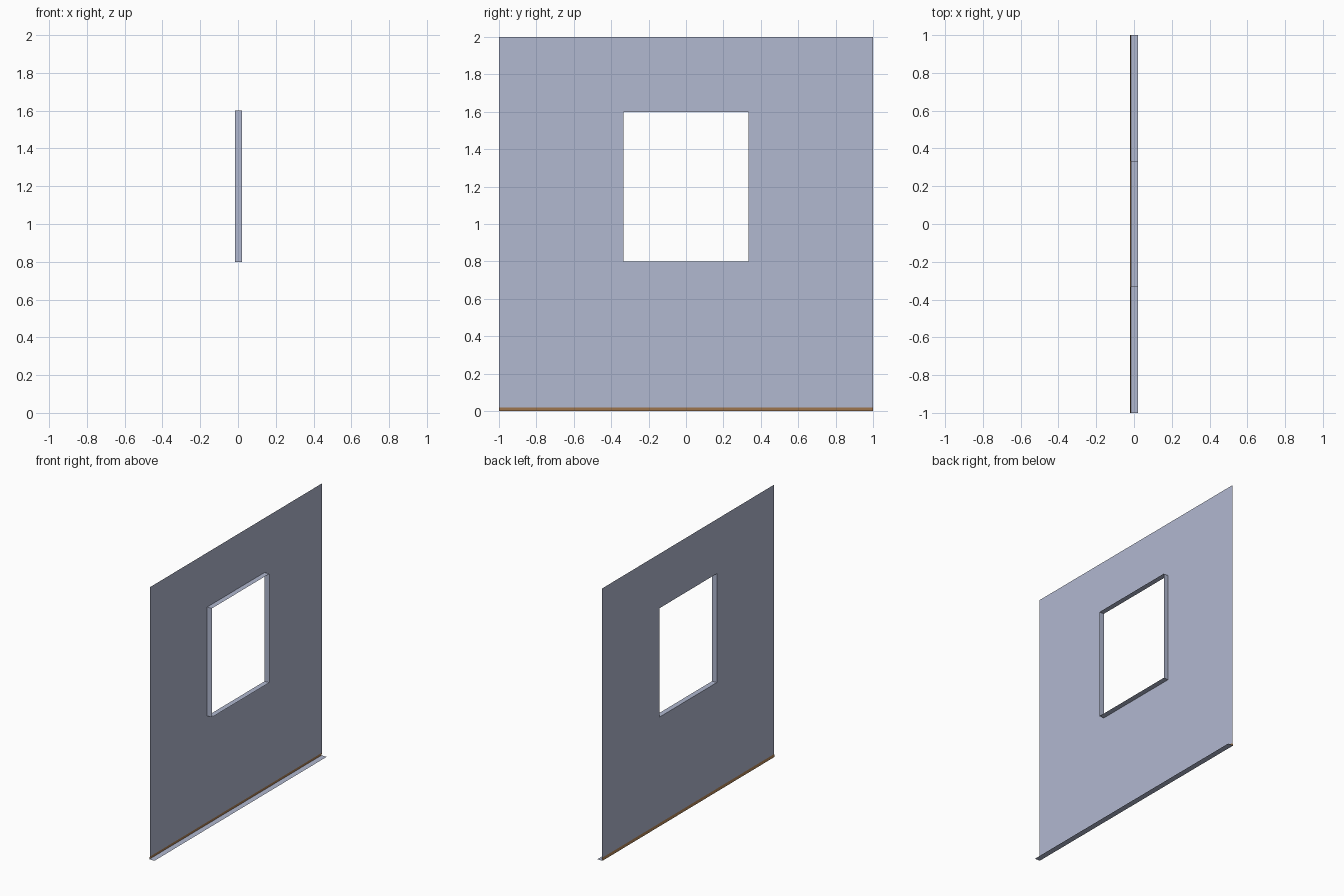
import bpy
import bmesh

cube = bpy.data.objects.get("Cube")
if cube:
    bpy.data.objects.remove(cube, do_unlink=True)


def make_material(name, colour):
    mat = bpy.data.materials.new(name)
    mat.use_nodes = True
    mat.diffuse_color = (*colour, 1)
    mat.node_tree.nodes["Principled BSDF"].inputs["Base Color"].default_value = (*colour, 1)
    return mat


blue = make_material("pale blue grey", (0.44, 0.48, 0.63))
brown = make_material("warm brown", (0.42, 0.22, 0.09))


def make_sheet(name, quads, mat):
    """Build thin sheet metal from a list of four-cornered panels."""
    bm = bmesh.new()
    for quad in quads:
        bm.faces.new([bm.verts.new(p) for p in quad])
    bmesh.ops.remove_doubles(bm, verts=bm.verts, dist=0.0001)
    mesh = bpy.data.meshes.new(name)
    bm.to_mesh(mesh)
    bm.free()
    mesh.materials.append(mat)
    obj = bpy.data.objects.new(name, mesh)
    bpy.context.collection.objects.link(obj)
    return obj


def strip(a, b):
    """A panel running the wall's length between two (x, z) points."""
    return [(a[0], -HALF, a[1]), (a[0], HALF, a[1]),
            (b[0], HALF, b[1]), (b[0], -HALF, b[1])]


HALF, HEIGHT = 1.0, 2.0
BACK, FRONT, LIP = -0.017, 0.021, -0.021      # x of sheet, reveal edge, drip edge
DRIP = 0.02                                   # height of the drip edge
SIDE, SILL, HEAD = 0.333, 0.8, 1.6            # window opening

# Wall sheet: four mitred panels around the opening
outer = [(-HALF, DRIP), (HALF, DRIP), (HALF, HEIGHT), (-HALF, HEIGHT)]
inner = [(-SIDE, SILL), (SIDE, SILL), (SIDE, HEAD), (-SIDE, HEAD)]
panels, reveal = [], []
for i in range(4):
    j = (i + 1) % 4
    panels.append([(BACK, *p) for p in (outer[i], outer[j], inner[j], inner[i])])
    reveal.append([(BACK, *inner[i]), (BACK, *inner[j]),
                   (FRONT, *inner[j]), (FRONT, *inner[i])])
make_sheet("wall_sheet", panels, blue)

# Window reveal standing out from the sheet
make_sheet("window_reveal", reveal, blue)

# Bottom flange and the sloping drip edge
make_sheet("bottom_flange", [strip((FRONT, 0), (LIP, 0))], blue)
make_sheet("drip_edge", [strip((LIP, 0), (BACK, DRIP))], brown)
